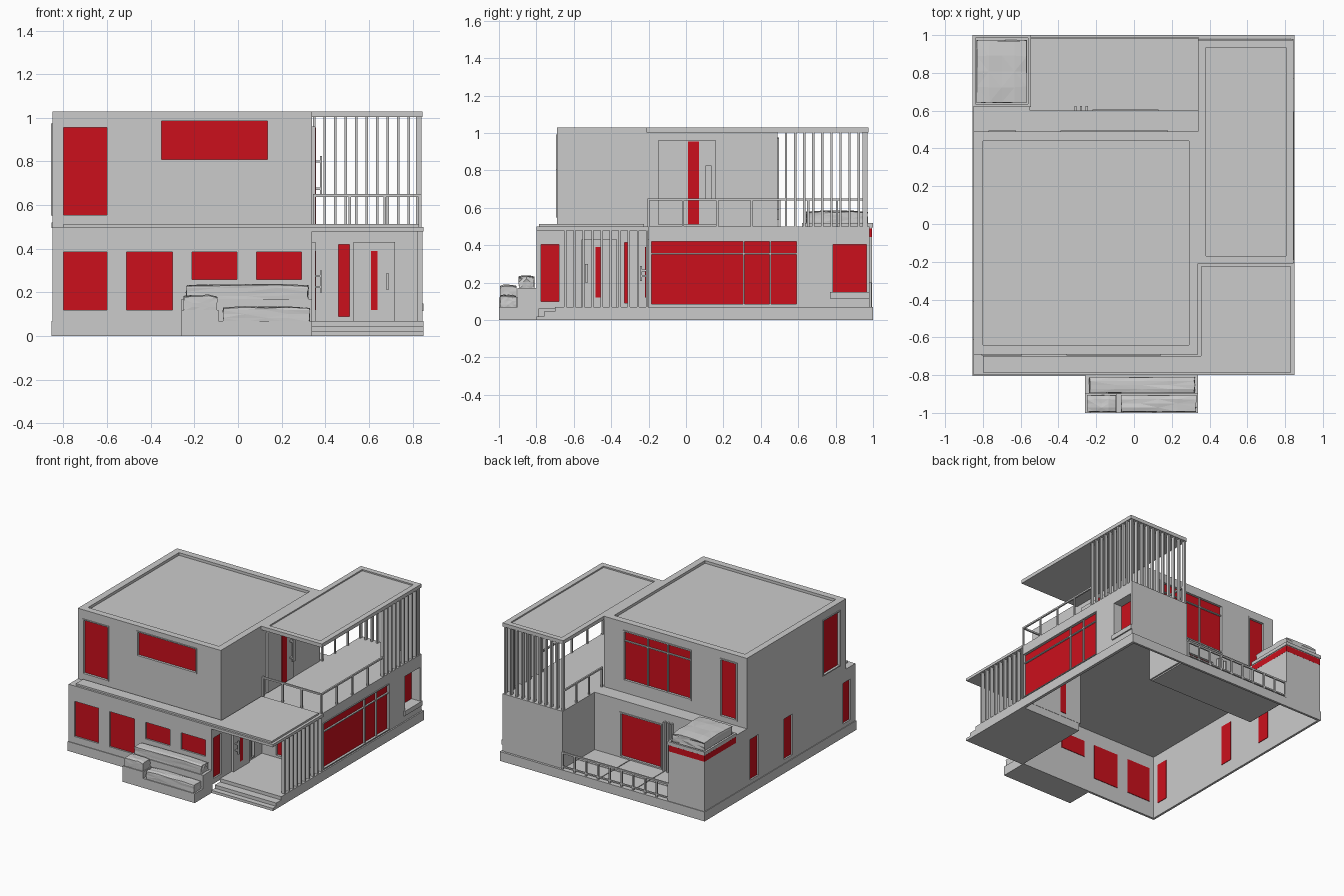
import bpy, bmesh, random
from mathutils import Vector

if "Cube" in bpy.data.objects:
    bpy.data.objects.remove(bpy.data.objects["Cube"])

random.seed(4)
red = bpy.data.materials.new("red_glass")
red.diffuse_color = (0.6, 0.005, 0.012, 1)
red.use_nodes = True
red.node_tree.nodes["Principled BSDF"].inputs["Base Color"].default_value = red.diffuse_color


def boxes(name, items, mat=None):
    """One object made of boxes (x0, x1, y0, y1, z0, z1)."""
    bm = bmesh.new()
    for x0, x1, y0, y1, z0, z1 in items:
        vs = bmesh.ops.create_cube(bm, size=1)["verts"]
        for v in vs:
            v.co = Vector((x1 if v.co.x > 0 else x0, y1 if v.co.y > 0 else y0,
                           z1 if v.co.z > 0 else z0))
    me = bpy.data.meshes.new(name)
    bm.to_mesh(me)
    bm.free()
    ob = bpy.data.objects.new(name, me)
    bpy.context.collection.objects.link(ob)
    if mat:
        me.materials.append(mat)
    return ob


def on_wall(wall, d0, d1, a0, a1, z0, z1):
    """Box on a wall (axis, outward sign, position); d is distance outward."""
    axis, s, p = wall
    lo, hi = sorted((p + s * d0, p + s * d1))
    return (lo, hi, a0, a1, z0, z1) if axis == "x" else (a0, a1, lo, hi, z0, z1)


def ring(x0, x1, y0, y1, z0, z1, w):
    return [(x0, x1, y0, y0 + w, z0, z1), (x0, x1, y1 - w, y1, z0, z1),
            (x0, x0 + w, y0 + w, y1 - w, z0, z1), (x1 - w, x1, y0 + w, y1 - w, z0, z1)]


def window(name, wall, a0, a1, z0, z1, cuts, frame=0.0, vbars=(), hbars=(), depth=0.012):
    cuts.append(on_wall(wall, -0.022, 0.02, a0, a1, z0, z1))
    boxes(name + "_pane", [on_wall(wall, -depth - 0.004, -depth, a0, a1, z0, z1)], red)
    b = []
    if frame:
        f = frame
        for r in ((a0 - f, a1 + f, z1, z1 + f), (a0 - f, a1 + f, z0 - f, z0),
                  (a0 - f, a0, z0, z1), (a1, a1 + f, z0, z1)):
            b.append(on_wall(wall, -depth, 0.006, *r))
    b += [on_wall(wall, -depth, 0.0, v - 0.004, v + 0.004, z0, z1) for v in vbars]
    b += [on_wall(wall, -depth, 0.0, a0, a1, h - 0.004, h + 0.004) for h in hbars]
    if b:
        boxes(name + "_frame", b)


def door(name, wall, a0, a1, z0, z1, strip, handle):
    boxes(name, [on_wall(wall, 0, 0.015, a0, a1, z0, z1)])
    boxes(name + "_glass", [on_wall(wall, 0, 0.018, *strip)], red)
    h0, h1, hz0, hz1 = handle
    boxes(name + "_handle", [on_wall(wall, 0.035, 0.045, h0, h1, hz0, hz1),
                             on_wall(wall, 0.015, 0.035, h0, h1, hz0 + .02, hz0 + .03),
                             on_wall(wall, 0.015, 0.035, h0, h1, hz1 - .03, hz1 - .02)])


def shell(name, pts, z0, z1, cuts):
    """Hollow thin-walled storey, open below, from a counter-clockwise footprint."""
    bm = bmesh.new()
    lo = [bm.verts.new((x, y, z0)) for x, y in pts]
    hi = [bm.verts.new((x, y, z1)) for x, y in pts]
    n = len(pts)
    for i in range(n):
        j = (i + 1) % n
        bm.faces.new((lo[i], lo[j], hi[j], hi[i]))
    bm.faces.new(hi)
    me = bpy.data.meshes.new(name)
    bm.to_mesh(me)
    bm.free()
    ob = bpy.data.objects.new(name, me)
    bpy.context.collection.objects.link(ob)
    m = ob.modifiers.new("thick", "SOLIDIFY")
    m.thickness, m.offset, m.use_even_offset = 0.012, -1, True
    cutter = boxes(name + "_cutter", cuts)
    cutter.hide_render = True
    m = ob.modifiers.new("openings", "BOOLEAN")
    m.object, m.operation, m.solver, m.use_self = cutter, "DIFFERENCE", "EXACT", True
    bpy.context.view_layer.objects.active = ob
    for mod in ("thick", "openings"):
        bpy.ops.object.modifier_apply(modifier=mod)
    bpy.data.objects.remove(cutter)


def railing(name, p0, p1, z0, z1, n):
    r = 0.006
    b = [(min(p0[0], p1[0]) - r, max(p0[0], p1[0]) + r, min(p0[1], p1[1]) - r,
          max(p0[1], p1[1]) + r, z1 - 2 * r, z1)]
    for i in range(n):
        t = i / (n - 1)
        x, y = p0[0] + (p1[0] - p0[0]) * t, p0[1] + (p1[1] - p0[1]) * t
        b.append((x - r, x + r, y - r, y + r, z0, z1 - 2 * r))
    boxes(name, b)


def bush(name, x0, x1, y0, y1, z0, z1):
    """Clipped, gently lumpy low-poly hedge."""
    ob = boxes(name, [(x0, x1, y0, y1, z0, z1)])
    bm = bmesh.new()
    bm.from_mesh(ob.data)
    bmesh.ops.subdivide_edges(bm, edges=bm.edges[:], cuts=3, use_grid_fill=True)
    cx, cy = (x0 + x1) / 2, (y0 + y1) / 2
    for v in bm.verts:
        rim = (abs(v.co.x - cx) > (x1 - x0) * .49) + (abs(v.co.y - cy) > (y1 - y0) * .49)
        if v.co.z > z1 - 0.001:
            v.co.z -= random.uniform(0, 0.005) + 0.005 * rim
        if rim:
            v.co.x += (cx - v.co.x) * random.uniform(0, .03)
            v.co.y += (cy - v.co.y) * random.uniform(0, .06)
    bmesh.ops.triangulate(bm, faces=bm.faces[:])
    bm.to_mesh(ob.data)
    bm.free()


# Walls named as (axis, outward sign, position)
front, left, wing_right = ("y", -1, -.80), ("x", -1, -.85), ("x", 1, .84)
porch_side, porch_back, patio_wall = ("x", 1, .34), ("y", -1, -.20), ("y", 1, .60)
up_front, up_back, up_right = ("y", -1, -.69), ("y", 1, .49), ("x", 1, .34)

# Ground floor
g = []
for i, (a, b, z) in enumerate(((-.8, -.6, .12), (-.51, -.3, .12), (-.21, -.005, .26), (.085, .29, .26))):
    window(f"front_window_{i}", front, a, b, z, .385, g)
for i, (a, b) in enumerate(((.35, .45), (-.05, .05), (-.74, -.65))):
    window(f"left_window_{i}", left, a, b, .10, .405, g)
window("porch_side_window", porch_side, -.775, -.68, .10, .405, g)
window("porch_side_light", porch_side, -.33, -.30, .09, .415, g, .008)
window("porch_back_light", porch_back, .46, .51, .09, .42, g, .008)
window("wing_window", wing_right, -.185, .59, .085, .42, g, .006, (.31, .45), (.355,))
window("bay_window", wing_right, .785, .965, .12, .405, g, depth=.07)
window("patio_door", patio_wall, -.21, .12, .08, .40, g, .01)
shell("ground_floor", [(-.85, -.8), (.34, -.8), (.34, -.2), (.84, -.2), (.84, .98), (.34, .98),
                       (.34, .6), (-.55, .6), (-.55, .995), (-.85, .995)], .06, .5, g)
door("porch_side_door", porch_side, -.56, -.37, .07, .43, (-.485, -.45, .12, .39), (-.54, -.525, .2, .3))
door("porch_back_door", porch_back, .53, .72, .07, .43, (.61, .64, .12, .39), (.68, .69, .21, .29))
boxes("bay_jambs", [(.765, .84, .765, .785, .12, .425), (.765, .84, .965, .979, .12, .425),
                    (.765, .84, .785, .965, .405, .425), (.765, .85, .77, .98, .115, .15)])
boxes("patio_slats", [(x - .006, x + .006, .60, .625, .07, .44) for x in (-.25, -.28, -.31)])

# Plinth, porch floor and steps
boxes("plinth", [(-.855, -.838, -.805, 1, 0, .07), (-.838, .34, -.805, -.788, 0, .07),
                 (.828, .85, -.2, 1, 0, .07), (-.838, .828, .983, 1, 0, .07)])
boxes("porch_floor", [(.34, .85, -.70, -.19, 0, .07)])
boxes("porch_steps", [(.34, .85, -.80, -.70, 0, .02), (.34, .85, -.76, -.70, .02, .045)])

# Patio tiles and fence
tiles = []
for i in range(3):
    for j in range(2):
        x, y = -.55 + i * .297, .6 + j * .2
        tiles.append((x + .003, x + .294, y + .003, y + .197 - .01 * j, .05, .07))
boxes("patio_tiles", tiles)
boxes("patio_base", [(-.55, .34, .6, .985, .05, .063)])
railing("patio_fence", (-.545, .985), (.335, .985), .07, .2, 10)
boxes("patio_fence_lower_rail", [(-.55, .34, .98, .99, .085, .095)])

# Corner planter
boxes("corner_band", [(-.8505, -.5495, .62, .9955, .445, .49)], red)
boxes("corner_rim", ring(-.855, -.545, .62, 1, .495, .52, .015))
bush("corner_bush", -.835, -.565, .64, .975, .5, .585)

# Porch roof, low roof and porch slats
boxes("porch_roof", [(.34, .85, -.80, -.20, .48, .5)])
boxes("low_roof", [(-.80, .355, -.785, -.70, .5, .513), (.355, .83, -.785, -.225, .5, .513)])
boxes("porch_slats", [(.82, .845, y - .006, y + .006, .07, .48)
                      for y in (-.645 + .0485 * i for i in range(10))])

# Upper floor
u = []
window("upper_front_tall", up_front, -.80, -.60, .555, .955, u, .008)
window("upper_front_wide", up_front, -.35, .135, .81, .985, u, .008)
window("upper_back_wide", up_back, -.38, .17, .60, .96, u, .01, (-.188, -.022), (.89,))
window("upper_back_tall", up_back, -.76, -.636, .545, .965, u, .01)
window("upper_left", left, -.607, -.417, .56, .965, u, .008)
shell("upper_floor", [(-.85, -.69), (.34, -.69), (.34, .49), (-.85, .49)], .5, 1.01, u)
door("terrace_door", up_right, -.15, .16, .51, .96, (.01, .07, .512, .955), (.105, .135, .65, .825))
boxes("main_parapet", ring(-.85, .34, -.69, .49, 1.01, 1.03, .05))

# Terrace canopy, slats and railings
boxes("canopy", [(.34, .845, -.21, .975, 1.003, 1.02)])
boxes("canopy_rim", ring(.34, .845, -.21, .975, 1.02, 1.03, .04))
boxes("back_slats", [(x - .006, x + .006, .945, .97, .5, 1.003)
                     for x in (.35 + .048 * i for i in range(11))])
boxes("side_slats", [(.815, .84, y - .006, y + .006, .5, 1.003)
                     for y in (.535 + .0485 * i for i in range(9))])
railing("terrace_front_rail", (.35, -.2), (.834, -.2), .5, .65, 4)
railing("terrace_side_rail", (.834, -.2), (.834, .535), .5, .65, 5)
railing("terrace_inner_rail", (.35, .50), (.35, .96), .5, .65, 4)

# Front planters
boxes("front_planter", [(-.26, .34, -.90, -.80, 0, .17), (-.26, -.09, -1, -.90, 0, .12),
                        (-.09, .34, -1, -.90, 0, .07)])
bush("planter_bush_back", -.24, .325, -.895, -.81, .165, .24)
bush("planter_bush_left", -.25, -.095, -.995, -.905, .115, .19)
bush("planter_bush_right", -.07, .33, -.995, -.905, .065, .137)
